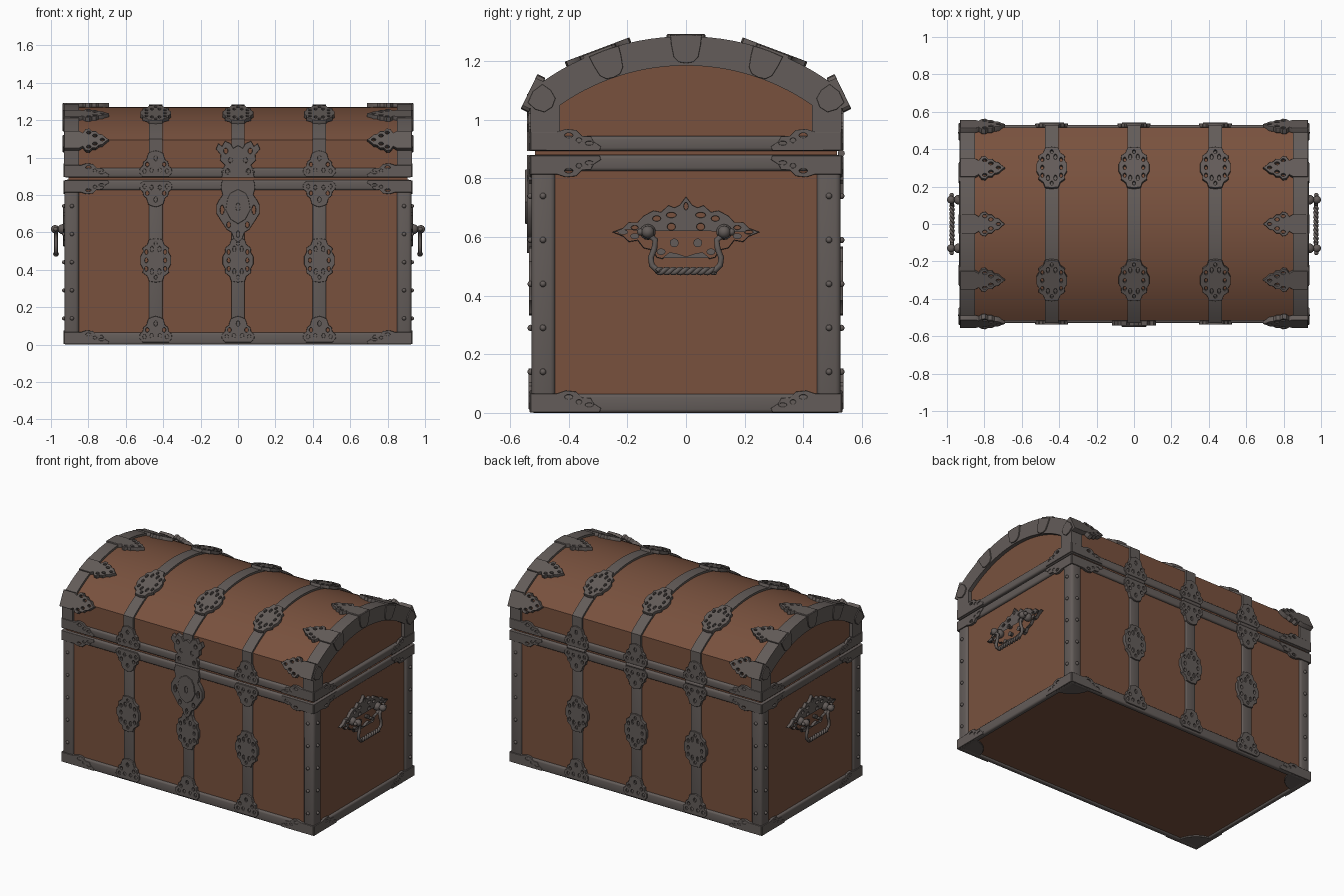
import bpy, bmesh, math
from mathutils import Matrix, Vector

if "Cube" in bpy.data.objects:
    bpy.data.objects.remove(bpy.data.objects["Cube"])

def mat(name, col):
    m = bpy.data.materials.new(name)
    m.diffuse_color = (*col, 1)
    m.use_nodes = True
    m.node_tree.nodes["Principled BSDF"].inputs["Base Color"].default_value = m.diffuse_color
    return m

WOOD = mat("brown_wood", (0.19, 0.083, 0.048))
IRON = mat("grey_iron", (0.125, 0.107, 0.100))
HX, HY, TOP, EDGE = 0.93, 0.53, 1.285, 1.10         # half sizes, lid crown, lid shoulder
RISE = TOP - EDGE
R = (HY**2 + RISE**2) / (2 * RISE)                  # lid arc
ZC = TOP - R
T, Rot = Matrix.Translation, Matrix.Rotation

def add(name, me, m, M=None):
    if not me.materials:
        me.materials.append(m)
        me.shade_smooth()
        me.set_sharp_from_angle(angle=math.radians(35))
    o = bpy.data.objects.new(name, me)
    bpy.context.collection.objects.link(o)
    if M is not None:
        o.matrix_world = M
    return o

def from_bm(name, bm, m, M=None):
    bmesh.ops.recalc_face_normals(bm, faces=bm.faces)
    me = bpy.data.meshes.new(name)
    bm.to_mesh(me)
    bm.free()
    return add(name, me, m, M)

def box(name, lo, hi, m=IRON, bevel=0.0):
    bm = bmesh.new()
    lo, hi = [min(a, b) for a, b in zip(lo, hi)], [max(a, b) for a, b in zip(lo, hi)]
    bmesh.ops.create_cube(bm, size=1)
    for v in bm.verts:
        v.co = Vector([(a + b) / 2 + c * (b - a) for a, b, c in zip(lo, hi, v.co)])
    if bevel:
        bmesh.ops.bevel(bm, geom=bm.edges[:], offset=bevel, segments=3, profile=0.5, affect='EDGES')
    return from_bm(name, bm, m)

def lid_profile(inset, z0, n=28):
    r, h = R - inset, HY - inset
    a = math.asin(h / r)
    arc = [(r * math.sin(t), ZC + r * math.cos(t)) for t in (-a + 2 * a * i / n for i in range(n + 1))]
    return [(-h, z0)] + arc + [(h, z0)]

def prism(name, prof, x0, x1, m):
    bm = bmesh.new()
    f = bm.faces.new([bm.verts.new((x0, y, z)) for y, z in prof])
    g = bmesh.ops.extrude_face_region(bm, geom=[f])
    bmesh.ops.translate(bm, verts=[e for e in g["geom"] if isinstance(e, bmesh.types.BMVert)], vec=(x1 - x0, 0, 0))
    return from_bm(name, bm, m)

def lid_band(name, x0, x1, inset, thick, z0):
    return prism(name, lid_profile(inset, z0) + lid_profile(inset + thick, z0)[::-1], x0, x1, IRON)

def sym(half):                                      # mirror a half outline in u
    return half + [(-u, v) for u, v in reversed(half) if abs(u) > 1e-6]

def plate_mesh(name, pts, depth=0.012, holes=()):   # flat outline with elliptical cut-outs
    cu = bpy.data.curves.new(name, 'CURVE')
    cu.dimensions, cu.fill_mode = '2D', 'BOTH'
    cu.extrude, cu.bevel_depth, cu.offset = depth / 2 - 0.003, 0.003, -0.003
    loops = [pts] + [[(u + a * math.cos(i * math.pi / 5), v + b * math.sin(i * math.pi / 5))
                      for i in range(10)] for u, v, a, b in holes]
    for lp in loops:
        s = cu.splines.new('POLY')
        s.points.add(len(lp) - 1)
        for p, (u, v) in zip(s.points, lp):
            p.co = (u, v, 0, 1)
        s.use_cyclic_u = True
    o = bpy.data.objects.new(name, cu)
    bpy.context.collection.objects.link(o)
    me = bpy.data.meshes.new_from_object(o.evaluated_get(bpy.context.evaluated_depsgraph_get()))
    bpy.data.objects.remove(o)
    return me

def face(k, u, v, d):                               # 0 front, 1 right, 2 back, 3 left
    return Rot(k * math.pi / 2, 4, 'Z') @ T((u, -d, v)) @ Rot(math.pi / 2, 4, 'X')

def on_lid(x, t, r=R):                              # t: angle from the crown to the front
    return T((x, -r * math.sin(t), ZC + r * math.cos(t))) @ Rot(t, 4, 'X')

# wooden body and domed lid
box("chest_body", (-0.915, -0.515, 0.01), (0.915, 0.515, 0.882), WOOD)
prism("chest_lid", lid_profile(0.014, 0.88), -0.905, 0.905, WOOD)

# corner posts, lid end arches
for sx in (-1, 1):
    for sy in (-1, 1):
        box("corner_post", (sx * 0.85, sy * 0.445, 0.03), (sx * 0.928, sy * 0.528, 0.86), IRON, 0.018)
    lid_band("lid_end_arch", sx * 0.85, sx * HX, 0, 0.1, 0.9)

# rails round the bottom, the body rim and the lid rim
for name, z0, z1 in (("bottom_rail", 0, 0.065), ("body_rim", 0.825, 0.88), ("lid_rim", 0.893, 0.945)):
    for s in (-1, 1):
        box(name + "_long", (-HX, s * 0.495, z0), (HX, s * HY, z1), IRON, 0.012)
        box(name + "_short", (s * 0.895, -HY, z0), (s * HX, HY, z1), IRON, 0.012)

# ornament outlines
oval = plate_mesh("oval_boss", sym([(0, -0.118), (0.036, -0.112), (0.045, -0.085), (0.07, -0.066), (0.068, -0.045),
    (0.082, -0.02), (0.082, 0.02), (0.068, 0.045), (0.07, 0.066), (0.045, 0.085), (0.036, 0.112), (0, 0.118)]), 0.022,
    [(s * 0.05, v, 0.008, 0.013) for s in (-1, 1) for v in (-0.045, 0, 0.045)] +
    [(s * 0.02, v, 0.008, 0.016) for s in (-1, 1) for v in (-0.06, 0.06)] + [(0, 0.09, 0.008, 0.011), (0, -0.09, 0.008, 0.011)])
bell_half = [(0, 0), (0.07, 0), (0.088, 0.022), (0.085, 0.045), (0.07, 0.058), (0.066, 0.08), (0.05, 0.092),
             (0.04, 0.125), (0.02, 0.135), (0, 0.14)]
bell = plate_mesh("bell_boss", sym(bell_half), 0.022,
    [(s * u, v, 0.009, 0.012) for s in (-1, 1) for u, v in ((0.06, 0.03), (0.045, 0.066), (0.022, 0.035))] + [(0, 0.1, 0.009, 0.014)])
claw = plate_mesh("claw", sym([(0, 0), (0.052, 0), (0.052, 0.08), (0.04, 0.1), (0.062, 0.115), (0.066, 0.135), (0.05, 0.15),
    (0.05, 0.17), (0.034, 0.185), (0.03, 0.205), (0.015, 0.22), (0, 0.24)]), 0.03,
    [(s * 0.042, 0.132, 0.008, 0.012) for s in (-1, 1)] + [(s * 0.024, 0.165, 0.008, 0.013) for s in (-1, 1)] + [(0, 0.205, 0.007, 0.012)])
tongue = plate_mesh("tongue", sym([(0, -0.092), (0.025, -0.088), (0.042, -0.07), (0.05, -0.03), (0.054, 0.004), (0, 0.006)]), 0.02)
end_tongue = plate_mesh("end_tongue", sym([(0, -0.075), (0.03, -0.065), (0.042, -0.035), (0.04, 0.0), (0, 0.01)]), 0.02)
arm = [(0, 0), (0.235, 0), (0.24, 0.014), (0.215, 0.03), (0.205, 0.048), (0.175, 0.05), (0.155, 0.07), (0.12, 0.074), (0.09, 0.064), (0, 0.064)]
arm_holes = [(0.2, 0.025, 0.014, 0.007), (0.165, 0.035, 0.01, 0.008), (0.13, 0.052, 0.014, 0.008)]
arms = {(s, t): plate_mesh("corner_arm", [(-s * u, t * v) for u, v in arm], 0.018,
        [(-s * u, t * v, a, b) for u, v, a, b in arm_holes]) for s in (-1, 1) for t in (-1, 1)}

# straps with bosses, front and back
for x in (-0.44, 0, 0.435):
    lid_band("lid_strap", x - 0.036, x + 0.036, 0.001, 0.02, 0.9)
    for t in (-0.36, 0.36):
        add("lid_boss", oval, IRON, on_lid(x, t, R - 0.001))
    for k in (0, 2):
        s = 1 if k == 0 else -1
        box("body_strap", (x - 0.036, -s * 0.505, 0.02), (x + 0.036, -s * 0.527, 0.87), IRON, 0.006)
        add("strap_boss", oval, IRON, face(k, s * x, 0.45, 0.525))
        add("foot_boss", bell, IRON, face(k, s * x, 0.012, 0.527))
        add("rim_boss", bell, IRON, face(k, s * x, 0.875, 0.527) @ Rot(math.pi, 4, 'Z'))
        add("lid_rim_boss", bell, IRON, face(k, s * x, 0.897, 0.527))
        if k == 2:                                  # hinge barrels
            bm = bmesh.new()
            bmesh.ops.create_cone(bm, cap_ends=True, segments=12, radius1=0.012, radius2=0.012, depth=0.13)
            from_bm("hinge", bm, IRON, T((x, 0.53, 0.886)) @ Rot(math.pi / 2, 4, 'Y'))

# corner arms along every rail, post studs
stud = bmesh.new()
bmesh.ops.create_uvsphere(stud, u_segments=10, v_segments=6, radius=0.011)
stud_me = bpy.data.meshes.new("stud")
stud.to_mesh(stud_me)
for k in range(4):
    half, d = (HX, HY) if k % 2 == 0 else (HY, HX)
    for s in (-1, 1):
        for z, t in ((0.002, 1), (0.878, -1), (0.895, 1)):
            add("corner_arm", arms[s, t], IRON, face(k, s * half, z, d - 0.005))
        for z in (0.14, 0.29, 0.44, 0.59, 0.74):
            add("post_stud", stud_me, IRON, face(k, s * (half - 0.042), z, d))

# claws gripping the lid ends
for s, k in ((1, 1), (-1, 3)):
    for t in (-0.36, 0, 0.36):
        add("lid_claw", claw, IRON, on_lid(s * HX, t, R - 0.008) @ Rot(s * math.pi / 2, 4, 'Z'))
        add("arch_tongue", tongue, IRON, face(k, R * math.sin(t) * 0.93, ZC + R * math.cos(t), HX - 0.003) @ Rot(-t, 4, 'Z'))
    for f in (-1, 1):
        add("shoulder_claw", claw, IRON, T((s * HX, f * 0.522, EDGE - 0.01)) @ Rot(-f * 1.12, 4, 'X') @ Rot(s * math.pi / 2, 4, 'Z'))
        add("shoulder_tongue", end_tongue, IRON, face(k, f * 0.515, 1.09, HX - 0.003) @ Rot(-f * 0.9, 4, 'Z'))

# bottom corner plates
quarter = [(0, 0)] + [(0.15 * math.cos(i * math.pi / 16), 0.15 * math.sin(i * math.pi / 16)) for i in range(9)]
for sx in (-1, 1):
    for sy in (-1, 1):
        me = plate_mesh("base_corner", [(-sx * u, -sy * v) for u, v in quarter], 0.012)
        add("base_corner", me, IRON, T((sx * (HX - 0.004), sy * (HY - 0.004), 0.007)))

# lock: hasp on the body, crown on the lid
hasp = [(0, 0.545), (0.022, 0.565), (0.035, 0.6), (0.06, 0.615), (0.09, 0.66), (0.115, 0.7), (0.115, 0.745),
        (0.1, 0.775), (0.082, 0.8), (0.092, 0.84), (0.085, 0.88), (0, 0.88)]
add("lock_plate", plate_mesh("lock_plate", sym(hasp), 0.026,
    [(s * 0.085, 0.72, 0.01, 0.025) for s in (-1, 1)] + [(s * 0.05, 0.64, 0.01, 0.016) for s in (-1, 1)] + [(0, 0.59, 0.008, 0.018)]),
    IRON, face(0, 0, 0, 0.53))
add("lock_face", plate_mesh("lock_face", sym([(0, 0.645), (0.04, 0.67), (0.066, 0.72), (0.056, 0.78), (0.04, 0.81), (0, 0.83)]),
    0.02, [(0, 0.735, 0.011, 0.022)]), IRON, face(0, 0, 0, 0.54))
crown = [(0, 0.893), (0.088, 0.893), (0.08, 0.93), (0.07, 0.96), (0.095, 0.985), (0.092, 1.015), (0.118, 1.045), (0.105, 1.075),
         (0.085, 1.06), (0.07, 1.088), (0.04, 1.075), (0.025, 1.05), (0, 1.065)]
add("lock_crown", plate_mesh("lock_crown", sym(crown), 0.026,
    [(s * u, v, 0.011, 0.015) for s in (-1, 1) for u, v in ((0.065, 1.035), (0.04, 0.985), (0.055, 0.925))]), IRON, face(0, 0, 0, 0.53))

# side handles: pierced plate, knobs, twisted bail
hp = [(0, 0.738), (0.022, 0.708), (0.04, 0.7), (0.06, 0.708), (0.085, 0.685), (0.11, 0.69), (0.145, 0.672), (0.165, 0.65),
      (0.195, 0.65), (0.215, 0.63), (0.252, 0.617), (0.215, 0.602), (0.195, 0.583), (0.165, 0.588), (0.145, 0.562),
      (0.115, 0.555), (0.1, 0.53), (0.08, 0.525), (0.055, 0.545), (0.03, 0.54), (0, 0.53)]
hp_mesh = plate_mesh("handle_plate", sym(hp), 0.026, [(s * u, v, a, b) for s in (-1, 1) for u, v, a, b in (
    (0.05, 0.675, 0.017, 0.009), (0.1, 0.663, 0.014, 0.009), (0.175, 0.632, 0.012, 0.007), (0.175, 0.603, 0.012, 0.007),
    (0.215, 0.617, 0.014, 0.006), (0.085, 0.55, 0.012, 0.008), (0.04, 0.58, 0.012, 0.012), (0.05, 0.635, 0.014, 0.012))] +
    [(0, 0.705, 0.007, 0.013)])

def rod(name, strands, r, M):
    cu = bpy.data.curves.new(name, 'CURVE')
    cu.dimensions, cu.bevel_depth, cu.bevel_resolution, cu.use_fill_caps = '3D', r, 2, True
    for pts in strands:
        s = cu.splines.new('POLY')
        s.points.add(len(pts) - 1)
        for p, c in zip(s.points, pts):
            p.co = (*c, 1)
    cu.materials.append(IRON)
    o = bpy.data.objects.new(name, cu)
    bpy.context.collection.objects.link(o)
    o.matrix_world = M

for k in (1, 3):
    M = face(k, 0, 0, 0)
    add("handle_plate", hp_mesh, IRON, face(k, 0, 0, 0.922))
    for s in (-1, 1):
        for u, w, r in ((0.13, 0.937, 0.027), (0.13, 0.978, 0.022), (0.155, 0.975, 0.012)):
            bm = bmesh.new()
            bmesh.ops.create_uvsphere(bm, u_segments=14, v_segments=8, radius=r)
            from_bm("handle_knob", bm, IRON, face(k, s * u, 0.617, w))
        rod("handle_pin", [[(s * 0.13, 0.617, 0.91), (s * 0.13, 0.617, 0.98)]], 0.014, M)
        rod("bail_arm", [[(s * u, v, 0.973) for u, v in ((0.13, 0.61), (0.105, 0.59), (0.108, 0.56), (0.12, 0.53),
            (0.117, 0.505), (0.1, 0.488), (0.085, 0.484))]], 0.010, M)
    rod("twisted_bail", [[(-0.1 + 0.2 * i / 50, 0.484 + 0.007 * math.sin(i * 0.55 + p), 0.973 + 0.007 * math.cos(i * 0.55 + p))
        for i in range(51)] for p in (0, math.pi)], 0.008, M)
